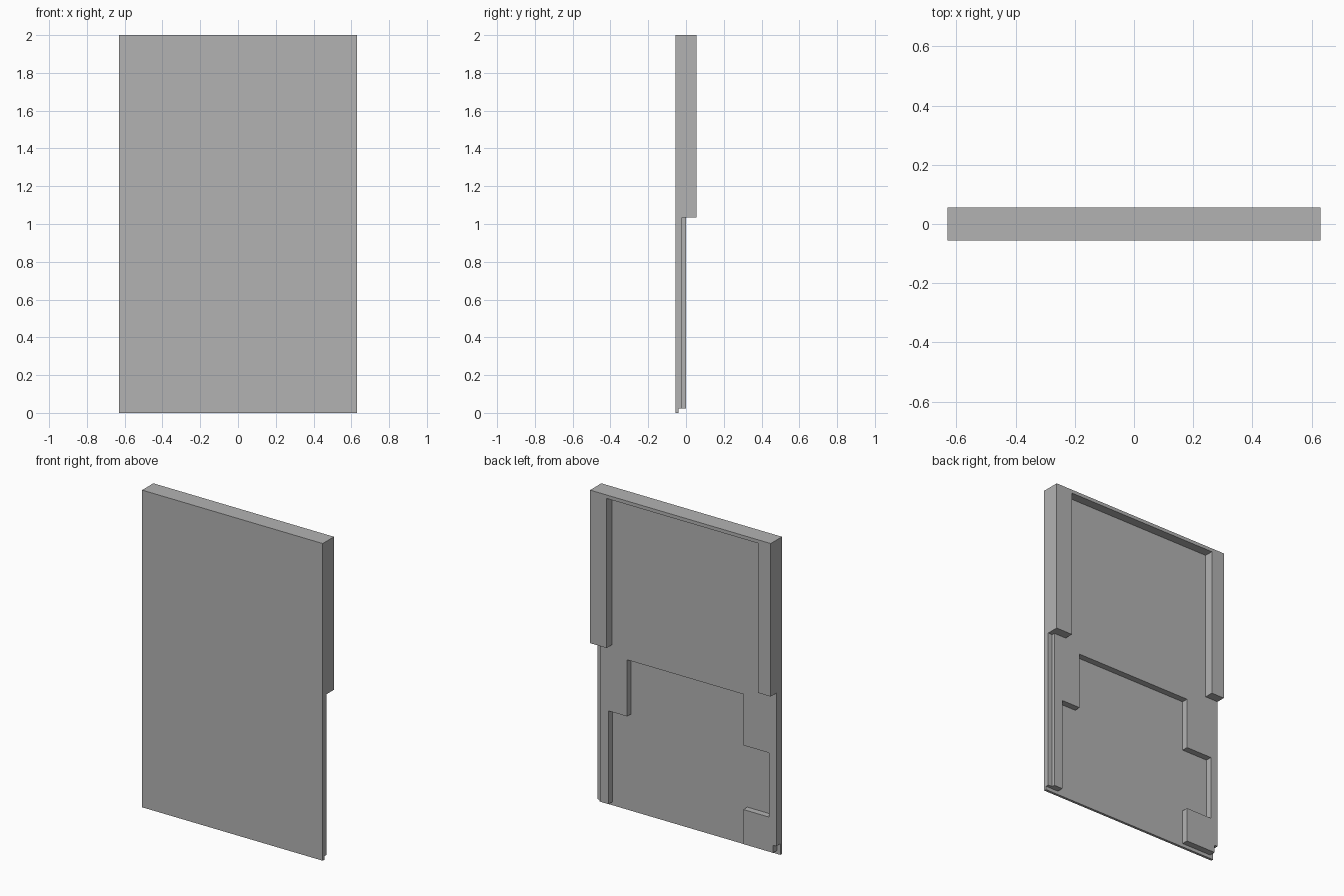
import bpy
import bmesh

cube = bpy.data.objects.get("Cube")
if cube:
    bpy.data.objects.remove(cube, do_unlink=True)

W, H, T = 0.63, 2.0, 0.056      # half width, height, half thickness
OUT = 0.1                       # overshoot of the cutters
LEDGE = 1.035                   # where the thick upper rails end
LIP = 0.022                     # bottom lip height

grey = bpy.data.materials.new("panel grey")
grey.use_nodes = True
colour = (0.45, 0.45, 0.45, 1)
grey.diffuse_color = colour
grey.node_tree.nodes["Principled BSDF"].inputs["Base Color"].default_value = colour


def extrude_profile(name, points, y0, y1):
    """Solid from an x-z outline, extruded from y0 back to y1."""
    bm = bmesh.new()
    face = bm.faces.new([bm.verts.new((x, y0, z)) for x, z in points])
    ext = bmesh.ops.extrude_face_region(bm, geom=[face])
    moved = [v for v in ext["geom"] if isinstance(v, bmesh.types.BMVert)]
    bmesh.ops.translate(bm, vec=(0, y1 - y0, 0), verts=moved)
    bmesh.ops.recalc_face_normals(bm, faces=bm.faces)
    mesh = bpy.data.meshes.new(name)
    bm.to_mesh(mesh)
    bm.free()
    mesh.materials.append(grey)
    obj = bpy.data.objects.new(name, mesh)
    bpy.context.scene.collection.objects.link(obj)
    return obj


def carve(target, name, points, depth):
    """Cut an outline into the back of the target, down to y = depth."""
    cutter = extrude_profile(name, points, depth, T + OUT)
    cutter.hide_render = True
    mod = target.modifiers.new(name, "BOOLEAN")
    mod.operation = "DIFFERENCE"
    mod.solver = "EXACT"
    mod.object = cutter
    bpy.context.view_layer.objects.active = target
    bpy.ops.object.modifier_apply(modifier=name)
    bpy.data.objects.remove(cutter, do_unlink=True)


# Full thickness slab
panel = extrude_profile("back_panel", [(-W, 0), (W, 0), (W, H), (-W, H)], -T, T)

L, R = W + OUT, -W - OUT

# Upper bay between the rails, opening into the thinner lower half
carve(panel, "upper_bay", [
    (R, -OUT), (L, -OUT), (L, LEDGE), (0.515, LEDGE), (0.515, 1.978),
    (-0.54, 1.978), (-0.54, LEDGE), (R, LEDGE)], 0)

# Stepped lower bay, bottom lip and small corner notch
carve(panel, "lower_bay", [
    (R, -OUT), (L, -OUT), (L, LIP), (0.54, LIP), (0.54, 0.61), (0.41, 0.61),
    (0.41, 0.967), (-0.4, 0.967), (-0.4, 0.645), (-0.58, 0.645),
    (-0.58, 0.24), (-0.4, 0.24), (-0.4, LIP), (-0.608, LIP),
    (-0.608, 0.07), (R, 0.07)], -0.04)

# Rebate along the lower left edge
carve(panel, "edge_rebate", [(0.6, -OUT), (L, -OUT), (L, LEDGE), (0.6, LEDGE)], -0.02)
